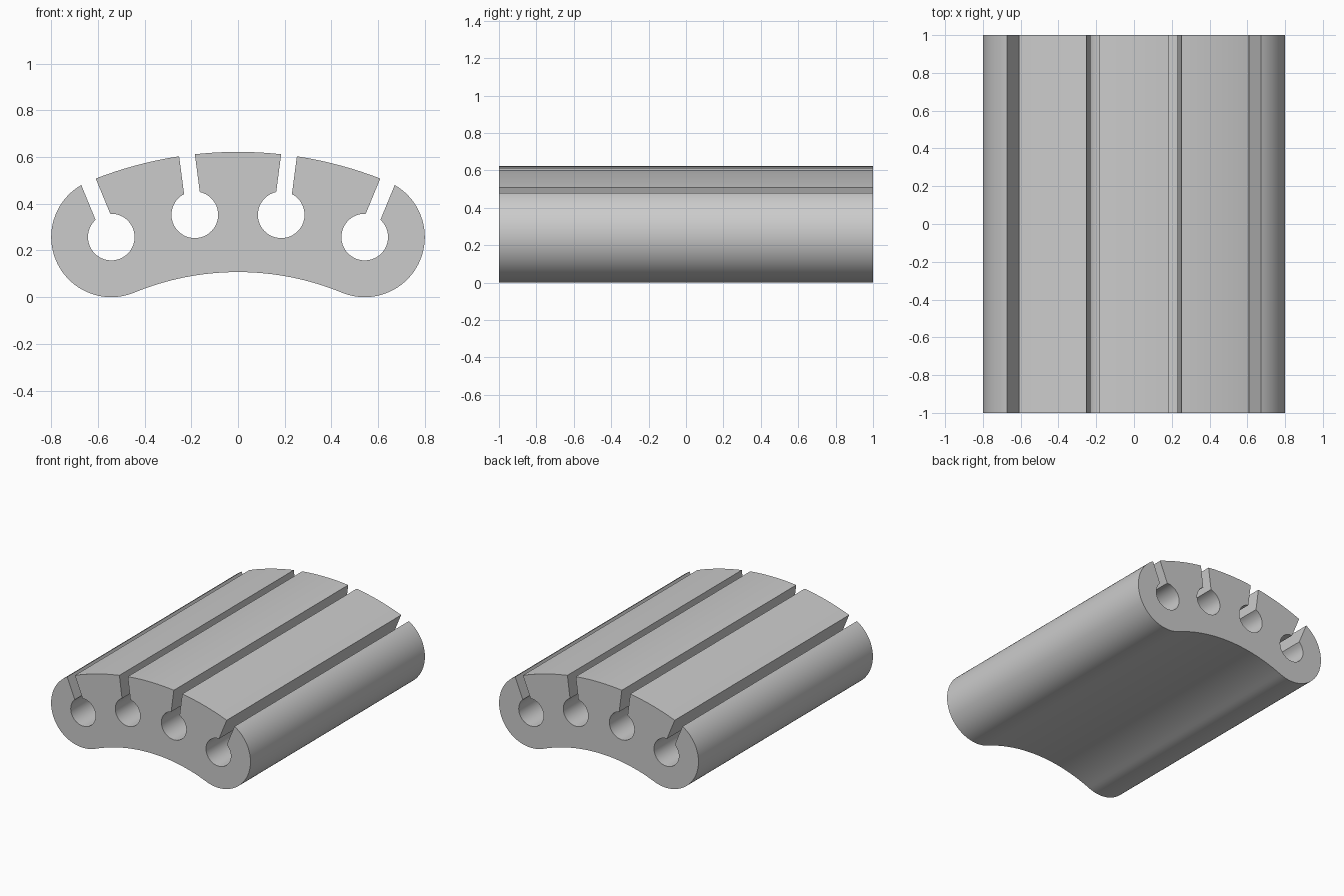
import bpy, bmesh
from math import sin, cos, asin, sqrt, radians, pi

cube = bpy.data.objects.get("Cube")
if cube:
    bpy.data.objects.remove(cube, do_unlink=True)

# Main dimensions: a curved bar, concentric arcs with round ends
MID = 1.425                      # radius of the line through the holes
HALF = 0.2575                    # half thickness, also the end radius
END = radians(22.4)              # angle of the outer holes
HOLE = 0.1                       # hole radius
SLOT = 0.034                     # half slot width
BASE = HALF - MID * cos(END)     # height of the common arc centre
LENGTH = 2.0
OUTER, INNER = MID + HALF, MID - HALF


def local(angle, u, t):
    """Point from radial distance u and sideways offset t."""
    return (u * sin(angle) + t * cos(angle), BASE + u * cos(angle) - t * sin(angle))


def arc(radius, start, stop, steps):
    """Points along an arc around the common centre."""
    return [local(start + (stop - start) * i / steps, radius, 0) for i in range(steps + 1)]


def circle(angle, radius, start, stop, steps):
    """Arc around a hole centre, measured from the radial direction."""
    turns = [start + (stop - start) * i / steps for i in range(steps + 1)]
    return [local(angle, MID + radius * cos(a), radius * sin(a)) for a in turns]


# Cross-section: underside, right end, slotted top, left end
trim = asin(SLOT / HALF)
mouth = asin(SLOT / HOLE)
edge = asin(SLOT / OUTER)
profile = arc(INNER, -END, END, 32)
profile += circle(END, HALF, pi, trim, 40)[1:]
angles = [END, END / 3, -END / 3, -END]
for i, angle in enumerate(angles):
    profile += circle(angle, HOLE, mouth, 2 * pi - mouth, 40)
    if i < 3:
        profile += arc(OUTER, angle - edge, angles[i + 1] + edge, 12)
profile += circle(-END, HALF, -trim, -pi, 40)[:-1]

# Extrude the cross-section along y
bm = bmesh.new()
front = bm.faces.new([bm.verts.new((x, -LENGTH / 2, z)) for x, z in profile])
result = bmesh.ops.extrude_face_region(bm, geom=[front], use_keep_orig=True)
moved = [v for v in result["geom"] if isinstance(v, bmesh.types.BMVert)]
bmesh.ops.translate(bm, verts=moved, vec=(0, LENGTH, 0))
bmesh.ops.recalc_face_normals(bm, faces=bm.faces)
caps = [f for f in bm.faces if len(f.verts) > 4]
bmesh.ops.triangulate(bm, faces=caps)
mesh = bpy.data.meshes.new("slotted_bar")
bm.to_mesh(mesh)
bm.free()
bar = bpy.data.objects.new("slotted_bar", mesh)
bpy.context.collection.objects.link(bar)

# Plain grey finish
grey = bpy.data.materials.new("plain_grey")
grey.use_nodes = True
colour = (0.6, 0.6, 0.6, 1)
grey.diffuse_color = colour
grey.node_tree.nodes["Principled BSDF"].inputs["Base Color"].default_value = colour
mesh.materials.append(grey)

# Smooth curves with crisp slot and end edges
bpy.ops.object.select_all(action="DESELECT")
bar.select_set(True)
bpy.context.view_layer.objects.active = bar
bpy.ops.object.shade_smooth_by_angle(angle=radians(25))
